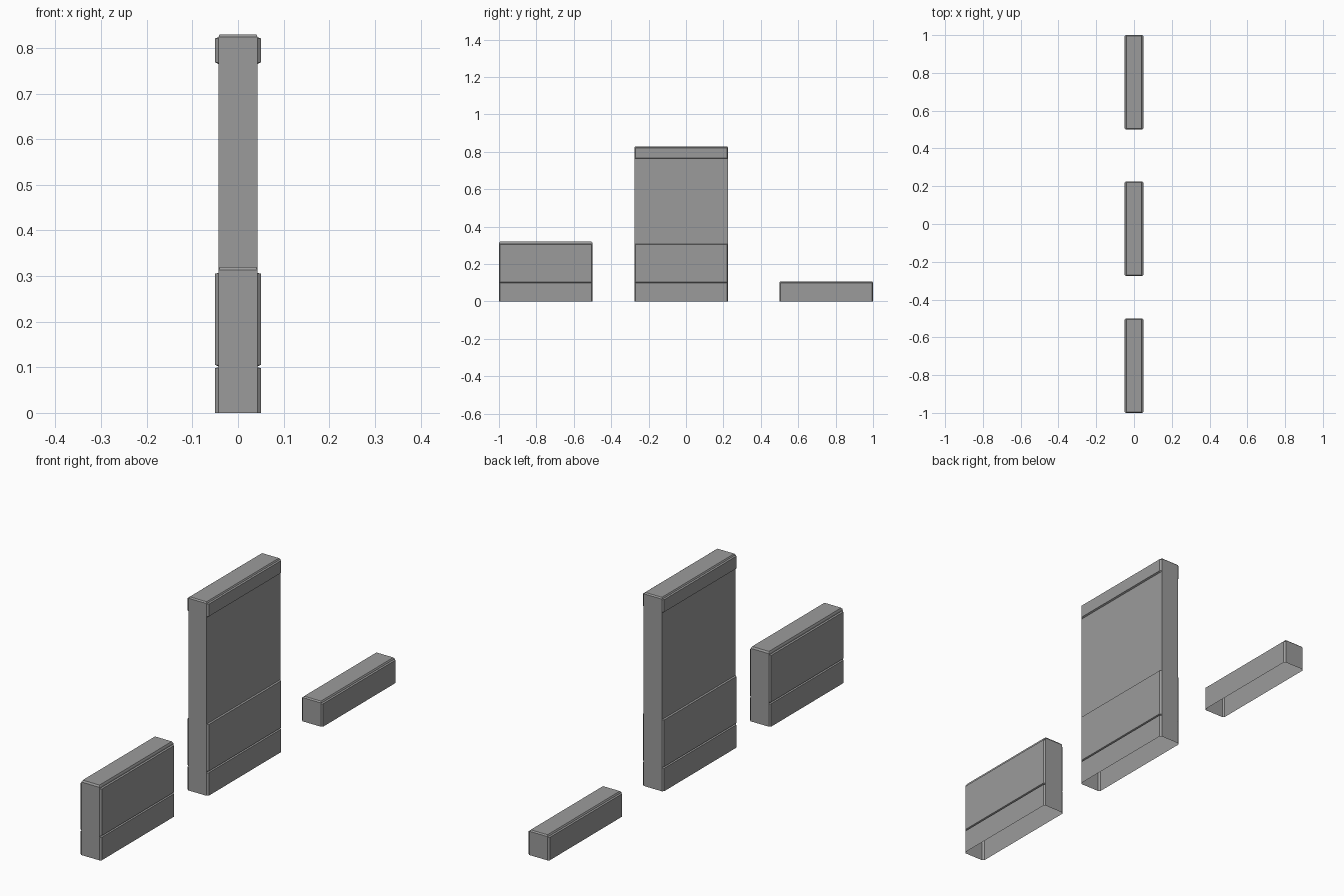
import bpy
import bmesh

if "Cube" in bpy.data.objects:
    bpy.data.objects.remove(bpy.data.objects["Cube"], do_unlink=True)

GREY = (0.33, 0.33, 0.33, 1)
concrete = bpy.data.materials.new("concrete grey")
concrete.use_nodes = True
concrete.diffuse_color = GREY
concrete.node_tree.nodes["Principled BSDF"].inputs["Base Color"].default_value = GREY

WIDE, CORE, TOP = 0.05, 0.043, 0.04   # half widths
HALF = 0.25                           # half length of every wall
CHAMFER = 0.006


def ring(bm, z, width, end_width=CORE, end=HALF):
    """Eight-cornered plan outline with chamfered ends."""
    inner = end - CHAMFER
    quarter = [(width, -inner), (width, inner), (end_width, end), (-end_width, end)]
    points = quarter + [(-x, -y) for x, y in quarter]
    return [bm.verts.new((x, y, z)) for x, y in points]


def wall(name, y, bands, core_top, top):
    """Hollow wall, open below, with raised bands along both long sides."""
    bm = bmesh.new()
    rings = []
    for low, high in bands:
        if low > 0:
            rings.append(ring(bm, low - 0.003, CORE))
        rings.append(ring(bm, low, WIDE))
        rings.append(ring(bm, high, WIDE))
        rings.append(ring(bm, high + 0.002, CORE))
    rings.append(ring(bm, core_top, CORE))
    rings.append(ring(bm, top, TOP, TOP - 0.001, HALF - 0.005))
    for a, b in zip(rings, rings[1:]):
        for i in range(8):
            j = (i + 1) % 8
            bm.faces.new((a[i], a[j], b[j], b[i]))
    bm.faces.new(rings[-1])
    bmesh.ops.recalc_face_normals(bm, faces=bm.faces)
    mesh = bpy.data.meshes.new(name)
    bm.to_mesh(mesh)
    bm.free()
    mesh.materials.append(concrete)
    obj = bpy.data.objects.new(name, mesh)
    obj.location.y = y
    bpy.context.collection.objects.link(obj)


base = (0, 0.098)
panel = (0.105, 0.305)
cap = (0.768, 0.821)

wall("medium_wall", -0.75, [base, panel], 0.313, 0.32)
wall("tall_wall", -0.025, [base, panel, cap], 0.824, 0.829)
wall("low_wall", 0.75, [base], 0.102, 0.107)
